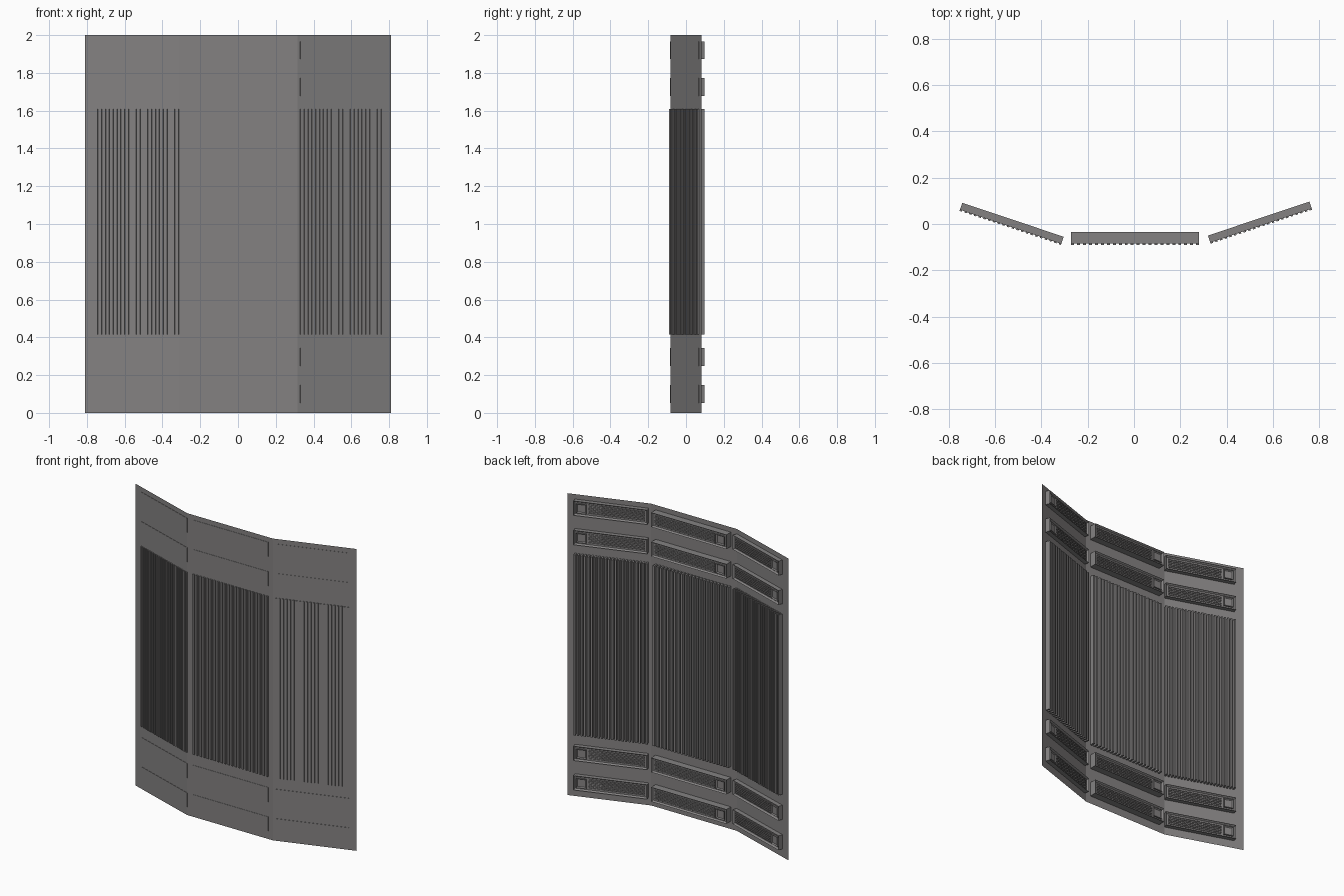
import bpy, bmesh, math
from mathutils import Matrix, Vector

if "Cube" in bpy.data.objects:
    bpy.data.objects.remove(bpy.data.objects["Cube"])

grey = bpy.data.materials.new("warm grey")
grey.diffuse_color = (0.23, 0.222, 0.222, 1)
grey.use_nodes = True
grey.node_tree.nodes["Principled BSDF"].inputs["Base Color"].default_value = grey.diffuse_color


def finish(bm, name, matrix=None):
    mesh = bpy.data.meshes.new(name)
    bm.to_mesh(mesh)
    bm.free()
    mesh.materials.append(grey)
    ob = bpy.data.objects.new(name, mesh)
    if matrix:
        ob.matrix_world = matrix
    bpy.context.collection.objects.link(ob)
    return ob


def box(bm, x0, x1, y0, y1, z0, z1):
    m = Matrix.Translation(((x0 + x1) / 2, (y0 + y1) / 2, (z0 + z1) / 2))
    m = m @ Matrix.Diagonal((x1 - x0, y1 - y0, z1 - z0, 1))
    bmesh.ops.create_cube(bm, size=1, matrix=m)


# folded sheet in three flat panels
bm = bmesh.new()
fold = [(-0.81, 0.083), (-0.315, -0.083), (0.315, -0.083), (0.81, 0.083)]
cols = [[bm.verts.new((x, y, z)) for z in (0, 2)] for x, y in fold]
for a, b in zip(cols, cols[1:]):
    bm.faces.new((a[0], b[0], b[1], a[1]))
finish(bm, "folded_sheet")


# upright fins passing through the sheet
def fin_bank(name, matrix, width, front, back, count=22):
    bm = bmesh.new()
    pitch = width / (count - 0.5)
    for i in range(count):
        x = -width / 2 + i * pitch
        box(bm, x, x + pitch * 0.5, -front, back, 0.415, 1.61)
    finish(bm, name, matrix)


# shallow tray, open at the back, with brick grille and a square socket
def tray(name, matrix, width, depth, z, side):
    bm = bmesh.new()
    w, h, rim, sink = width / 2, 0.0475, 0.011, 0.012
    box(bm, -w, w, -0.002, depth, -h, h)
    bm.faces.ensure_lookup_table()
    rear = max(bm.faces, key=lambda f: f.calc_center_median().y)
    bmesh.ops.inset_region(bm, faces=[rear], thickness=rim)
    bmesh.ops.translate(bm, verts=rear.verts, vec=(0, -sink, 0))
    floor = depth - sink
    # square socket at one end
    s = 0.031
    cx = side * (w - rim - s - 0.006)
    old = set(bm.faces)
    box(bm, cx - s, cx + s, floor - 0.002, depth - 0.002, -s, s)
    new = [f for f in bm.faces if f not in old]
    top = max(new, key=lambda f: f.calc_center_median().y)
    bmesh.ops.inset_region(bm, faces=[top], thickness=0.009)
    bmesh.ops.translate(bm, verts=top.verts, vec=(0, -0.007, 0))
    # staggered grille bricks
    ends = sorted((-side * (w - rim - 0.008), cx - side * (s + 0.012)))
    rows, n = 6, 14
    step = (ends[1] - ends[0]) / n
    rh = 2 * (h - rim - 0.003) / rows
    for r in range(rows):
        z0 = -h + rim + 0.003 + r * rh
        shift = step / 2 if r % 2 else 0
        for i in range(n + (1 if shift else 0)):
            a = max(ends[0], ends[0] + i * step - shift)
            b = min(ends[1], ends[0] + (i + 1) * step - shift)
            box(bm, a + 0.002, b - 0.002, floor - 0.001, floor + 0.006,
                z0 + 0.0025, z0 + rh - 0.0025)
    finish(bm, name, matrix @ Matrix.Translation((0, 0, z)))


# one bank of fins and four trays on each panel
angle = math.atan2(0.166, 0.495)
panels = [
    ("left", (-0.532, -0.0102, 0), -angle, 0.462, 0.030, -1),
    ("centre", (0.005, -0.083, 0), 0, 0.552, 0.048, -1),
    ("right", (0.548, -0.0049, 0), angle, 0.462, 0.030, 1),
]
for label, pos, turn, width, depth, side in panels:
    m = Matrix.Translation(Vector(pos)) @ Matrix.Rotation(turn, 4, 'Z')
    fin_bank(label + "_fins", m, width, 0.007, 0.03)
    for k, z in enumerate((0.10, 0.295, 1.725, 1.92)):
        tray("%s_tray_%d" % (label, k + 1), m, width, depth, z, side)
